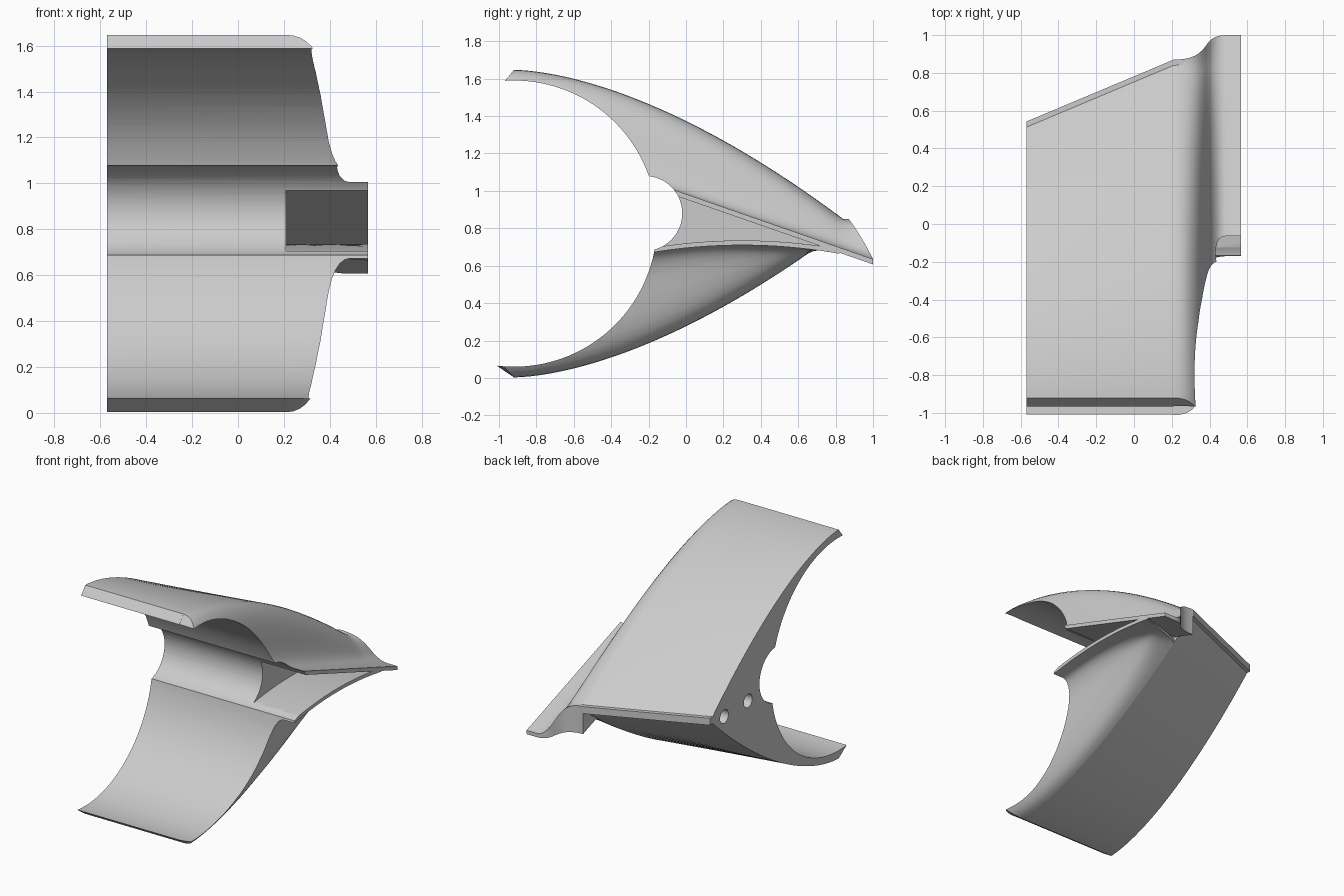
import bpy, bmesh, math

cube = bpy.data.objects.get("Cube")
if cube:
    bpy.data.objects.remove(cube, do_unlink=True)

grey = bpy.data.materials.new("light grey")
grey.use_nodes = True
COLOUR = (0.6, 0.6, 0.6, 1)
grey.diffuse_color = COLOUR
grey.node_tree.nodes["Principled BSDF"].inputs["Base Color"].default_value = COLOUR

LEFT, WALL, ROWS = -0.57, 0.21, 48
FRONT = -0.92
MID = 0.825

# Roll-off at the flange end: x and the share of full shell height left there
ROLL = [(WALL, 1), (0.24, 0.992), (0.27, 0.965), (0.295, 0.92), (0.32, 0.85),
        (0.34, 0.76), (0.36, 0.63), (0.38, 0.44), (0.395, 0.28), (0.41, 0.17),
        (0.425, 0.1), (0.445, 0.04), (0.465, 0.01), (0.485, 0), (0.567, 0)]


def swept_back(x):
    return 0.87 + 0.42 * (min(x, WALL) - WALL)


def shell_top(x, y):
    u = (y - FRONT) / (swept_back(x) - 0.03 - FRONT)
    return 0.85 + 0.797 * (1 - min(max(u, 0), 1) ** 1.65)


def upper_flange(y):
    return 0.983 - 0.348 * y


def lower_flange(y):
    return 0.735 - 0.17 * (y - 0.3) ** 2


def row_values(start, end):
    """Even rows from front to back, closed by a narrow trailing lip."""
    return [start + (end - 0.03 - start) * i / ROWS for i in range(ROWS + 1)] + [end]


def loft(name, outer, inner):
    """Closed solid between two matching grids of points."""
    bm = bmesh.new()
    o = [[bm.verts.new(p) for p in col] for col in outer]
    n = [[bm.verts.new(p) for p in col] for col in inner]
    last, rows = len(o) - 1, len(o[0]) - 1
    for i in range(last):
        for g in (o, n):
            for j in range(rows):
                bm.faces.new((g[i][j], g[i + 1][j], g[i + 1][j + 1], g[i][j + 1]))
        for j in (0, rows):
            bm.faces.new((o[i][j], o[i + 1][j], n[i + 1][j], n[i][j]))
    for i in (0, last):
        for j in range(rows):
            bm.faces.new((o[i][j], o[i][j + 1], n[i][j + 1], n[i][j]))
    bmesh.ops.remove_doubles(bm, verts=bm.verts, dist=1e-5)
    bmesh.ops.recalc_face_normals(bm, faces=bm.faces)
    mesh = bpy.data.meshes.new(name)
    bm.to_mesh(mesh)
    bm.free()
    mesh.materials.append(grey)
    ob = bpy.data.objects.new(name, mesh)
    bpy.context.collection.objects.link(ob)
    return ob


def upper_shell():
    stations = [(LEFT, 1, False), (WALL, 1, False)] + [(x, f, True) for x, f in ROLL]
    outer, inner = [], []
    for x, f, flange in stations:
        back = swept_back(x) + 0.13 * (1 - f)
        ys = row_values(FRONT - 0.27 * (1 - f), back)
        outer.append([(x, y, upper_flange(y) + (shell_top(x, y) - upper_flange(y)) * f)
                      for y in ys])
        ys = row_values(-1.14 if flange else -1.57, back)
        inner.append([(x, y, upper_flange(y) - 0.028 if flange else MID) for y in ys])
    return loft("upper_shell", outer, inner)


def lower_shell(name, stations, flange):
    outer, inner = [], []
    for x, f in stations:
        back = 0.67 + 0.42 * (x - WALL) if flange else swept_back(x)
        col = []
        for y in row_values(FRONT - 0.4 * (1 - f), back):
            under = lower_flange(y) - 0.025
            z = 1.65 - shell_top(x, y)
            if flange:
                z = min(z, under)
                z = under + (z - under) * f
            col.append((x, y, z))
        outer.append(col)
        ys = row_values(-1.33 if flange else -2.1, back)
        inner.append([(x, y, lower_flange(y) if flange else MID) for y in ys])
    return loft(name, outer, inner)


parts = [upper_shell(),
         lower_shell("lower_shell", [(LEFT, 1), (WALL, 1)], False),
         lower_shell("lower_flange", ROLL, True)]


def rod_cutter(x, y, z, radius, length, sides):
    bpy.ops.mesh.primitive_cylinder_add(vertices=sides, radius=radius, depth=length,
                                        location=(x, y, z),
                                        rotation=(0, math.pi / 2, 0))
    return bpy.context.object


# Cutters: wide mouth, small throat, front trim and two blind pin holes
cutters = [rod_cutter(0, -0.92, MID, 0.765, 3, 128),
           rod_cutter(0, -0.22, 0.88, 0.2, 3, 64),
           rod_cutter(LEFT, 0.38, 0.8, 0.048, 0.5, 32),
           rod_cutter(LEFT, 0.11, 0.81, 0.048, 0.5, 32)]
bpy.ops.mesh.primitive_cube_add(size=2, location=(0, -2.05, 0.8))
cutters.append(bpy.context.object)

for part in parts:
    bpy.ops.object.select_all(action="DESELECT")
    part.select_set(True)
    bpy.context.view_layer.objects.active = part
    for cutter in cutters:
        cutter.hide_render = True
        mod = part.modifiers.new("cut", "BOOLEAN")
        mod.operation = "DIFFERENCE"
        mod.solver = "EXACT"
        mod.object = cutter
        bpy.ops.object.modifier_apply(modifier=mod.name)
    bpy.ops.object.shade_smooth_by_angle(angle=math.radians(30))

for cutter in cutters:
    bpy.data.objects.remove(cutter, do_unlink=True)
